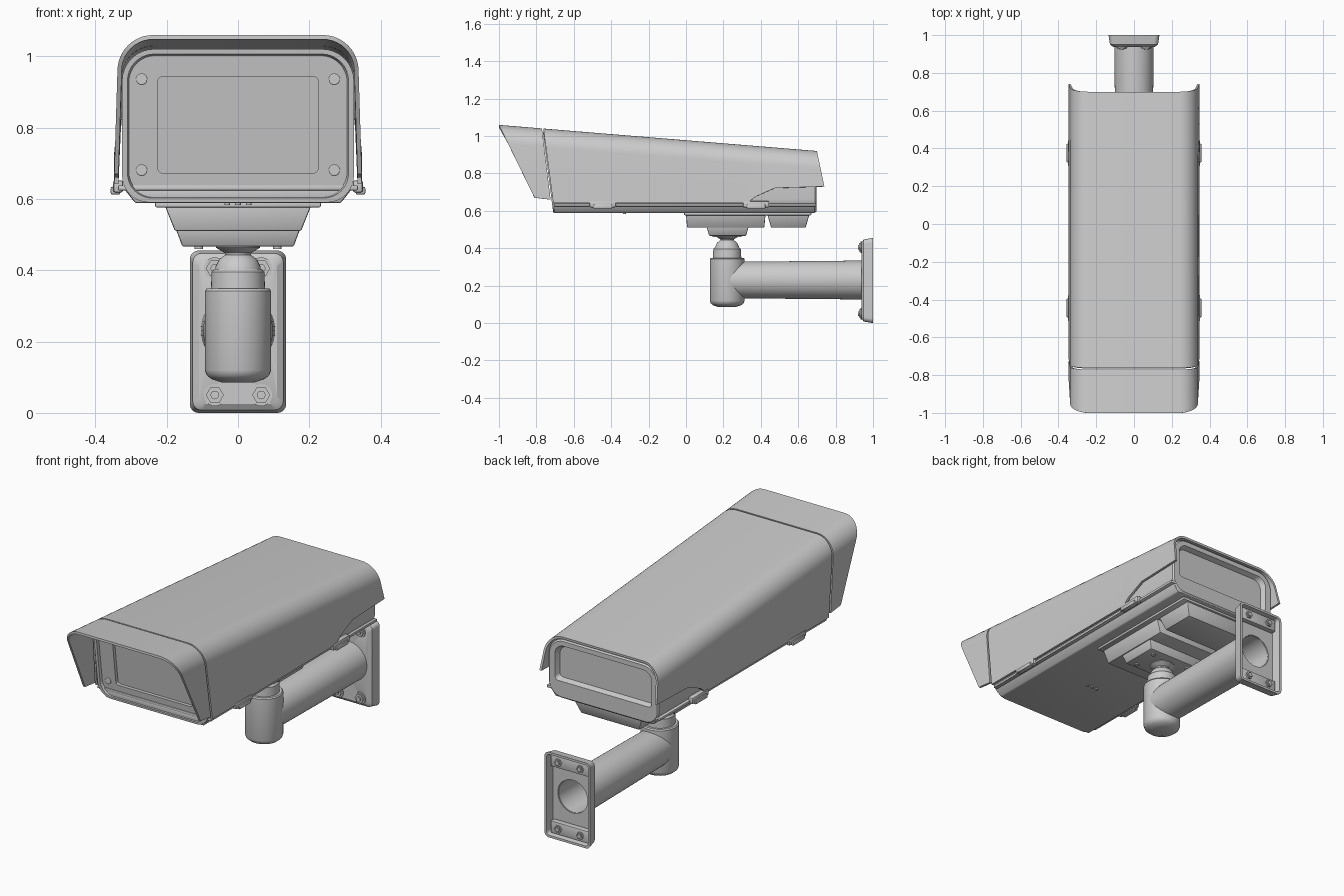
import bpy, bmesh, math
from mathutils import Vector, Matrix

if "Cube" in bpy.data.objects:
    bpy.data.objects.remove(bpy.data.objects["Cube"])

def finish(name, bm, bevel=0, solid=0, fix=True):
    if fix:
        bmesh.ops.recalc_face_normals(bm, faces=bm.faces[:])
    me = bpy.data.meshes.new(name)
    bm.to_mesh(me)
    bm.free()
    ob = bpy.data.objects.new(name, me)
    bpy.context.collection.objects.link(ob)
    bpy.ops.object.select_all(action='DESELECT')
    ob.select_set(True)
    bpy.context.view_layer.objects.active = ob
    if solid:
        m = ob.modifiers.new("thickness", 'SOLIDIFY')
        m.thickness, m.offset = solid, -1
        bpy.ops.object.modifier_apply(modifier=m.name)
    if bevel:
        m = ob.modifiers.new("bevel", 'BEVEL')
        m.width, m.segments = bevel, 2
        bpy.ops.object.modifier_apply(modifier=m.name)
    bpy.ops.object.shade_smooth_by_angle(angle=math.radians(32))
    return ob

def loft(name, rings, closed=True, caps=True, loop=False, **kw):
    bm = bmesh.new()
    vs = [[bm.verts.new(p) for p in r] for r in rings]
    n = len(vs[0])
    for j in range(len(vs) if loop else len(vs) - 1):
        a, b = vs[j], vs[(j + 1) % len(vs)]
        for i in range(n if closed else n - 1):
            k = (i + 1) % n
            bm.faces.new((a[i], a[k], b[k], b[i]))
    if caps:
        bm.faces.new(vs[0])
        bm.faces.new(vs[-1])
    return finish(name, bm, fix=closed, **kw)

def ring(hw, z0, z1, r0, r1, yf, n=8):
    """Rounded rectangle in xz; yf gives y from z."""
    pts = []
    for sx, z, r, a0 in ((1, z1 - r1, r1, 0), (-1, z1 - r1, r1, 90),
                         (-1, z0 + r0, r0, 180), (1, z0 + r0, r0, 270)):
        for i in range(n + 1):
            a = math.radians(a0 + 90 * i / n)
            zz = z + r * math.sin(a)
            y = yf(zz) if callable(yf) else yf
            pts.append((sx * (hw - r) + r * math.cos(a), y, zz))
    return pts

def lathe(name, prof, loc, axis=(0, 0, 1), seg=40):
    """Profile of (radius, height) spun round an axis."""
    rot = Vector((0, 0, 1)).rotation_difference(Vector(axis)).to_matrix()
    rings = [[Vector(loc) + rot @ Vector((r * math.cos(t), r * math.sin(t), h))
              for t in (2 * math.pi * i / seg for i in range(seg))] for r, h in prof]
    return loft(name, rings)

def box(name, x, y, z, bevel=0.004, taper=(0, 0)):
    """Box from ranges; taper pulls the lower face in by (dx, dy)."""
    bm = bmesh.new()
    bmesh.ops.create_cube(bm, size=1)
    for v in bm.verts:
        s = [c > 0 for c in v.co]
        for k, rng in enumerate((x, y, z)):
            v.co[k] = rng[s[k]]
        if not s[2]:
            v.co.x += -taper[0] if s[0] else taper[0]
            v.co.y += -taper[1] if s[1] else taper[1]
    return finish(name, bm, bevel=bevel)

# Sunshield and hood: thin inverted-U shells with slanted ends
def top_z(y):
    return 1.04 - 0.082 * (y + 0.765)

def arch(yb, zb, yt, r=0.1, n=10):
    zt, half = top_z(yt), []
    wt, wb = 0.338, 0.347
    def pt(x, z):
        return (x, yb + (yt - yb) * (z - zb) / (zt - zb), z)
    half.append(pt(wb, zb))
    for i in range(n + 1):
        a = math.radians(90 * i / n)
        half.append(pt(wt - r + r * math.cos(a), zt - r + r * math.sin(a)))
    return [(-x, y, z) for x, y, z in half] + half[::-1]

loft("hood", [arch(-0.81, 0.67, -1.0), arch(-0.724, 0.66, -0.77)],
     closed=False, caps=False, solid=0.012)
loft("sunshield", [arch(-0.71, 0.642, -0.762), arch(0.33, 0.642, 0.30),
                   arch(0.37, 0.675, 0.34), arch(0.475, 0.722, 0.44),
                   arch(0.74, 0.73, 0.70)],
     closed=False, caps=False, solid=0.012)

# Housing body with recessed bezel, window and rear panel
def front(off):
    return lambda z: -0.71 - 0.128 * (z - 0.59) + off

loft("housing", [
    ring(0.225, 0.672, 0.943, 0.015, 0.015, front(0.032)),
    ring(0.225, 0.672, 0.943, 0.015, 0.015, front(0.014)),
    ring(0.306, 0.606, 1.002, 0.07, 0.075, front(0.014)),
    ring(0.310, 0.602, 1.006, 0.07, 0.075, front(0)),
    ring(0.325, 0.590, 1.020, 0.075, 0.09, front(0)),
    ring(0.325, 0.590, 0.902, 0.075, 0.09, 0.69),
    ring(0.318, 0.597, 0.895, 0.07, 0.085, 0.697),
    ring(0.285, 0.680, 0.870, 0.02, 0.05, 0.697),
    ring(0.275, 0.690, 0.860, 0.02, 0.05, 0.67)])
box("housing_tray", (-0.318, 0.318), (-0.705, 0.69), (0.588, 0.626), 0.006, (0.03, 0))
box("tray_seam", (-0.336, 0.336), (-0.706, 0.695), (0.624, 0.638), 0.003)

# Bezel screws and side latches
for s in (-1, 1):
    for z in (0.68, 0.935):
        lathe("bezel_screw", [(0.016, 0), (0.016, 0.004), (0.013, 0.006)],
              (s * 0.27, front(0.014)(z), z), (0, -1, 0), 20)
    for y in (-0.445, 0.375):
        xs = sorted((s * 0.322, s * 0.350))
        box("latch", xs, (y - 0.07, y + 0.07), (0.618, 0.652), 0.006)
        xs = sorted((s * 0.33, s * 0.357))
        box("latch_lever", xs, (y - 0.05, y + 0.05), (0.612, 0.634), 0.005)
for x in (-0.03, 0, 0.03):
    lathe("drain_plug", [(0.008, 0), (0.008, 0.01)], (x, -0.33, 0.583), seg=12)

# Underside mounting blocks
box("mount_base", (-0.232, 0.232), (-0.01, 0.67), (0.576, 0.592))
box("mount_block_front", (-0.205, 0.205), (0.0, 0.425), (0.51, 0.58), 0.005, (0.028, 0.006))
box("mount_block_rear", (-0.2, 0.2), (0.435, 0.66), (0.51, 0.58), 0.005, (0.028, 0.02))
box("adapter_plate", (-0.174, 0.174), (0.11, 0.335), (0.466, 0.515), 0.005, (0.018, 0.014))
for x in (-0.11, 0.11):
    for y in (0.155, 0.285):
        lathe("adapter_screw", [(0.012, 0), (0.012, 0.01)], (x, y, 0.46), seg=16)

# Ball joint and upright post
lathe("ball_joint", [(0.04, 0.34), (0.062, 0.36), (0.066, 0.385), (0.063, 0.41), (0.053, 0.43),
                     (0.036, 0.443), (0.038, 0.449), (0.062, 0.463), (0.062, 0.47)], (0, 0.22, 0))
lathe("joint_collar", [(0.076, 0.34), (0.074, 0.395), (0.066, 0.404), (0.05, 0.404)], (0, 0.22, 0))
lathe("post", [(0.045, 0.085), (0.075, 0.095), (0.088, 0.106), (0.093, 0.12),
               (0.093, 0.342), (0.088, 0.348)], (0, 0.22, 0))

# Hollow arm
lathe("arm", [(0.09, 0.22), (0.098, 0.30), (0.104, 0.95), (0.086, 0.95), (0.08, 0.33)],
      (0, 0, 0.23), (0, 1, 0), 48)

# Wall plate: hollow-backed shell with a round opening
def hole(y):
    return ring(0.088, 0.142, 0.318, 0.088, 0.088, y)

def plate(inset, y, r=0.025):
    return ring(0.135 - inset, inset, 0.455 - inset, r, r, y)

loft("wall_plate", [hole(0.938), plate(0.025, 0.938, 0.02), plate(0.008, 0.95), plate(0, 1.0),
                    plate(0.012, 1.0, 0.018), plate(0.02, 0.955, 0.015), hole(0.955)],
     caps=False, loop=True)
for z in (0.05, 0.405):
    box("bolt_pad", (-0.112, 0.112), (0.95, 0.982), (z - 0.032, z + 0.032))
    for x in (-0.065, 0.065):
        lathe("washer", [(0.031, 0), (0.031, 0.006)], (x, 0.94, z), (0, -1, 0), 24)
        lathe("hex_nut", [(0.025, 0), (0.025, 0.01)], (x, 0.936, z), (0, -1, 0), 6)
        lathe("bolt", [(0.012, -0.064), (0.012, 0.012)], (x, 0.932, z), (0, -1, 0), 16)
        lathe("bolt_head", [(0.02, 0), (0.02, 0.01)], (x, 0.98, z), (0, 1, 0), 6)
